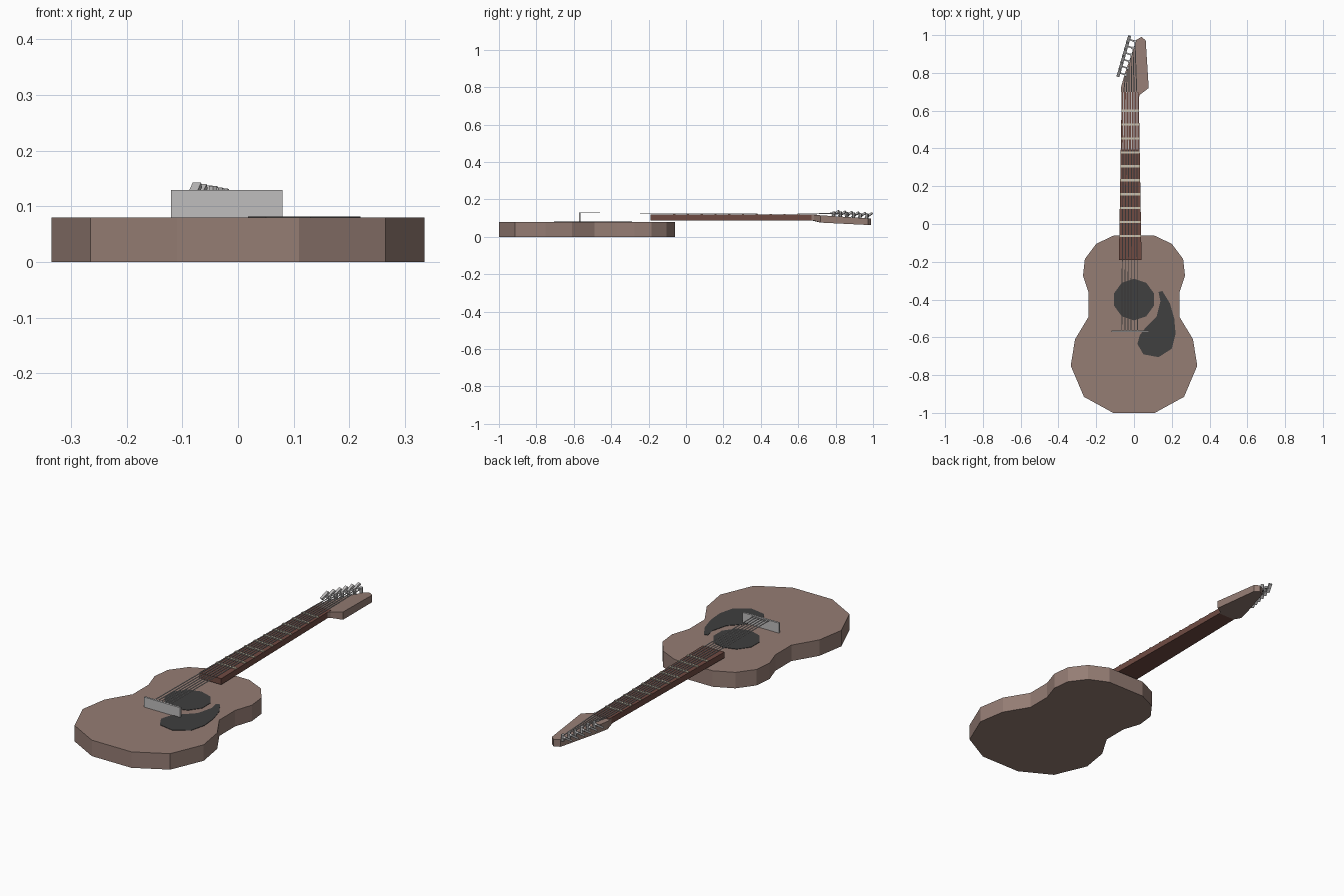
import bpy, bmesh, math
from mathutils import Vector, Matrix

if "Cube" in bpy.data.objects:
    bpy.data.objects.remove(bpy.data.objects["Cube"])


def material(name, rgb):
    m = bpy.data.materials.new(name)
    m.diffuse_color = (*rgb, 1)
    m.use_nodes = True
    m.node_tree.nodes["Principled BSDF"].inputs["Base Color"].default_value = m.diffuse_color
    return m


WOOD = material("brown wood", (0.30, 0.205, 0.175))
NECK = material("dark red wood", (0.16, 0.07, 0.055))
BLACK = material("dark grey", (0.05, 0.05, 0.05))
METAL = material("light metal", (0.52, 0.51, 0.51))
FRET = material("pale brass", (0.60, 0.52, 0.38))


def finish(name, bm, mat):
    bmesh.ops.recalc_face_normals(bm, faces=bm.faces)
    me = bpy.data.meshes.new(name)
    bm.to_mesh(me)
    bm.free()
    me.materials.append(mat)
    ob = bpy.data.objects.new(name, me)
    bpy.context.collection.objects.link(ob)
    return ob


def prism(name, outline, low, high, mat):
    """Extruded outline; low and high are heights as functions of y."""
    bm = bmesh.new()
    bot = [bm.verts.new((x, y, low(y))) for x, y in outline]
    top = [bm.verts.new((x, y, high(y))) for x, y in outline]
    bm.faces.new(bot)
    bm.faces.new(top)
    n = len(outline)
    for i in range(n):
        j = (i + 1) % n
        bm.faces.new((bot[i], bot[j], top[j], top[i]))
    return finish(name, bm, mat)


def flat(z):
    return lambda y: z


def add_bar(bm, a, b, width, height):
    """Box running from a to b."""
    a, b = Vector(a), Vector(b)
    d = (b - a).normalized()
    side = d.cross(Vector((0, 0, 1))).normalized()
    up = side.cross(d)
    rot = Matrix((side, d, up)).transposed().to_4x4()
    mat = Matrix.Translation((a + b) / 2) @ rot @ Matrix.Diagonal((width, (b - a).length, height, 1))
    bmesh.ops.create_cube(bm, size=1, matrix=mat)


# body: mirrored half outline
half = [(0.105, -0.06), (0.20, -0.105), (0.26, -0.185), (0.27, -0.275), (0.24, -0.365),
        (0.24, -0.49), (0.312, -0.61), (0.335, -0.75), (0.265, -0.915), (0.11, -1.0)]
prism("body", half + [(-x, y) for x, y in reversed(half)], flat(0), flat(0.08), WOOD)

# sound hole and pickguard plates
hole = [(0.11 * math.cos(math.radians(18 + 36 * i)), -0.40 + 0.11 * math.sin(math.radians(18 + 36 * i)))
        for i in range(10)]
prism("sound_hole", hole, flat(0.079), flat(0.082), BLACK)
guard = [(0.13, -0.36), (0.15, -0.355), (0.19, -0.42), (0.213, -0.50), (0.22, -0.58), (0.20, -0.66),
         (0.13, -0.705), (0.05, -0.69), (0.018, -0.635), (0.03, -0.59), (0.06, -0.55),
         (0.12, -0.49), (0.14, -0.41)]
prism("pickguard", guard, flat(0.079), flat(0.082), BLACK)

# bridge
bm = bmesh.new()
add_bar(bm, (-0.12, -0.568, 0.105), (0.08, -0.568, 0.105), 0.01, 0.05)
finish("bridge", bm, METAL)

# neck
prism("neck", [(-0.08, -0.19), (0.04, -0.19), (0.025, 0.70), (-0.065, 0.70)],
      flat(0.088), flat(0.118), NECK)


# headstock, leaning back
def head_top(y):
    return 0.117 - 0.065 * max(0, y - 0.69)


def head_low(y):
    return 0.088 - min(0.012, max(0, y - 0.68) * 0.3) - 0.05 * max(0, y - 0.72)


prism("headstock", [(-0.064, 0.67), (0.025, 0.67), (0.032, 0.685), (0.078, 0.72), (0.062, 0.972),
                    (0.04, 0.99), (0.012, 0.975), (-0.05, 0.79), (-0.07, 0.72)],
      head_low, head_top, WOOD)

# frets
bm = bmesh.new()
for i in range(10):
    y = 0.60 - i * 0.0737
    t = (y + 0.19) / 0.89
    add_bar(bm, (-0.079 + 0.015 * t, y, 0.119), (0.039 - 0.015 * t, y, 0.119), 0.012, 0.006)
finish("frets", bm, FRET)

# strings and tuning pegs
strings, pegs = bmesh.new(), bmesh.new()
for i in range(6):
    t = i / 5
    post = Vector((-0.045 + 0.05 * t, 0.79 + 0.177 * t, 0))
    z = head_top(post.y)
    x0, x1 = -0.065 + 0.083 * t, -0.055 + 0.07 * t
    add_bar(strings, (x0, -0.57, 0.128), (x1, 0.69, 0.124), 0.005, 0.002)
    add_bar(strings, (x1, 0.69, 0.124), (post.x, post.y, z + 0.018), 0.005, 0.002)
    bmesh.ops.create_cone(pegs, cap_ends=True, segments=6, radius1=0.008, radius2=0.008, depth=0.034,
                          matrix=Matrix.Translation((post.x, post.y, z + 0.009)))
    key = post + Vector((-0.032, 0.010, z + 0.014))
    add_bar(pegs, (post.x, post.y, z + 0.010), key, 0.008, 0.008)
    # winged key, tilted along the headstock
    add_bar(pegs, key + Vector((-0.008, -0.018, -0.012)), key + Vector((0.004, 0.018, 0.014)), 0.016, 0.010)
finish("strings", strings, METAL)
finish("tuning_pegs", pegs, METAL)
